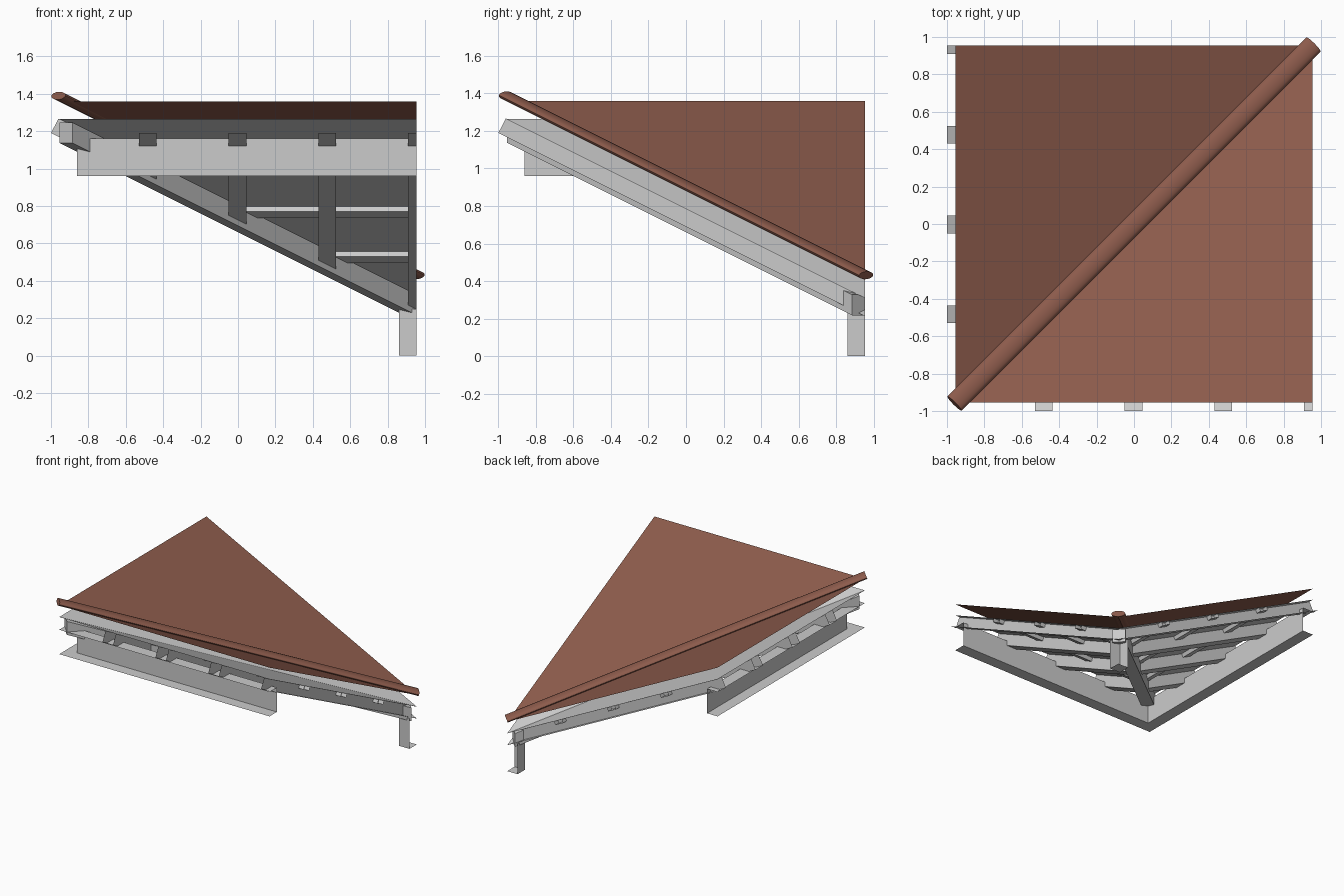
import bpy, bmesh, math
from mathutils import Vector

if "Cube" in bpy.data.objects:
    bpy.data.objects.remove(bpy.data.objects["Cube"])

E, W = 0.955, 0.86            # module edge, inner face of the half beams
RAFTERS = [(-0.53, -0.435), (-0.05, 0.045), (0.43, 0.525), (0.91, E)]


def material(name, rgb):
    m = bpy.data.materials.new(name)
    m.diffuse_color = (*rgb, 1)
    m.use_nodes = True
    m.node_tree.nodes["Principled BSDF"].inputs["Base Color"].default_value = m.diffuse_color
    return m


GREY = material("grey_timber", (0.6, 0.6, 0.6))
BROWN = material("brown_roofing", (0.263, 0.104, 0.071))


def mesh_object(name, verts, faces, mat, swap=False, upward=False):
    """Make an object; swap mirrors it over the valley diagonal."""
    if swap:
        verts = [(y, x, z) for x, y, z in verts]
    centre = sum((Vector(v) for v in verts), Vector()) / len(verts)
    bm = bmesh.new()
    vs = [bm.verts.new(v) for v in verts]
    for f in faces:
        bm.faces.new([vs[i] for i in f])
    bm.normal_update()
    for f in bm.faces:
        out = Vector((0, 0, 1)) if upward else f.calc_center_median() - centre
        if f.normal.dot(out) < 0:
            f.normal_flip()
    me = bpy.data.meshes.new(name)
    bm.to_mesh(me)
    bm.free()
    me.materials.append(mat)
    ob = bpy.data.objects.new(name, me)
    bpy.context.collection.objects.link(ob)
    return ob


def bar(name, a, b, sides=(0, 1, 2, 3), caps=(), swap=False):
    """Bar between two four-point loops, open where sides or caps are left out."""
    faces = [(k, (k + 1) % 4, (k + 1) % 4 + 4, k + 4) for k in sides]
    faces += [(0, 1, 2, 3) if c == 0 else (4, 5, 6, 7) for c in caps]
    return mesh_object(name, list(a) + list(b), faces, GREY, swap)


def deck_z(t):
    return 1.267 - 0.5 * (t + 0.96)


def rafter_base(t):
    return 1.19 - 0.5 * (t + 1.0)


for swap, side in ((False, "right"), (True, "left")):
    # roof covering and the deck below it
    for name, z, mat in (("roof", 1.36, BROWN), ("deck", deck_z(-E), GREY)):
        mesh_object(f"{name}_{side}", [(-E, -E, z), (E, -E, z), (E, E, z - E)],
                    [(0, 1, 2)], mat, swap, True)

    # wall plate: half beam, open on the module edge
    def plate(x0, x1):
        return lambda: None
    bar(f"wall_plate_{side}",
        [(-E, -E, 0.96), (-W, -W, 0.96), (-W, -W, 1.16), (-E, -E, 1.16)],
        [(E, -E, 0.96), (E, -W, 0.96), (E, -W, 1.16), (E, -E, 1.16)],
        sides=(0, 1, 2), swap=swap)

    # rafters, cut on the valley line
    for i, (x0, x1) in enumerate(RAFTERS):
        a = [(x0, -0.96, deck_z(-0.96)), (x1, -0.96, deck_z(-0.96)),
             (x1, -1.0, 1.19), (x0, -1.0, 1.19)]
        b = [(x0, x0, deck_z(x0)), (x1, x1, deck_z(x1)),
             (x1, x1, rafter_base(x1)), (x0, x0, rafter_base(x0))]
        bar(f"rafter_{side}_{i + 1}", a, b, sides=(2, 3) if x1 == E else (1, 2, 3), swap=swap)

    # purlins under the deck
    for i, y in enumerate((-0.5, -0.02, 0.46)):
        z = deck_z(y)
        loop = [(y, z), (y + 0.07, z - 0.035),
                (y + 0.057, z - 0.062), (y - 0.013, z - 0.027)]
        bar(f"purlin_{side}_{i + 1}", [(p, p, q) for p, q in loop],
            [(E, p, q) for p, q in loop], sides=(1, 2, 3), swap=swap)


# valley beam along the diagonal
def beam_loop(t):
    h, top = 0.035, deck_z(t)
    return [(t - h, t + h, top), (t + h, t - h, top),
            (t + h, t - h, top - 0.11), (t - h, t + h, top - 0.11)]


bar("valley_beam", beam_loop(-0.92), beam_loop(0.92), caps=(0, 1))

# corner post: quarter post, open on the two module edges
bar("corner_post", [(W, E, 0), (W, W, 0), (E, W, 0), (E, E, 0)],
    [(W, E, 0.25), (W, W, 0.25), (E, W, 0.25), (E, E, 0.25)], sides=(0, 1), caps=(0,))

# flattened round valley cap
N = 16
across, up = Vector((0.7071, -0.7071, 0)), Vector((0.236, 0.236, 0.943))
ring = [across * 0.053 * math.cos(2 * math.pi * k / N) + up * 0.022 * math.sin(2 * math.pi * k / N)
        for k in range(N)]
verts = [tuple(Vector((t, t, 0.91 - 0.5 * t)) + r) for t in (-0.96, 0.96) for r in ring]
faces = [(k, (k + 1) % N, (k + 1) % N + N, k + N) for k in range(N)]
faces += [tuple(range(N)), tuple(range(N, 2 * N))]
cap = mesh_object("valley_cap", verts, faces, BROWN)
bpy.context.view_layer.objects.active = cap
cap.select_set(True)
bpy.ops.object.shade_smooth_by_angle(angle=math.radians(50))
